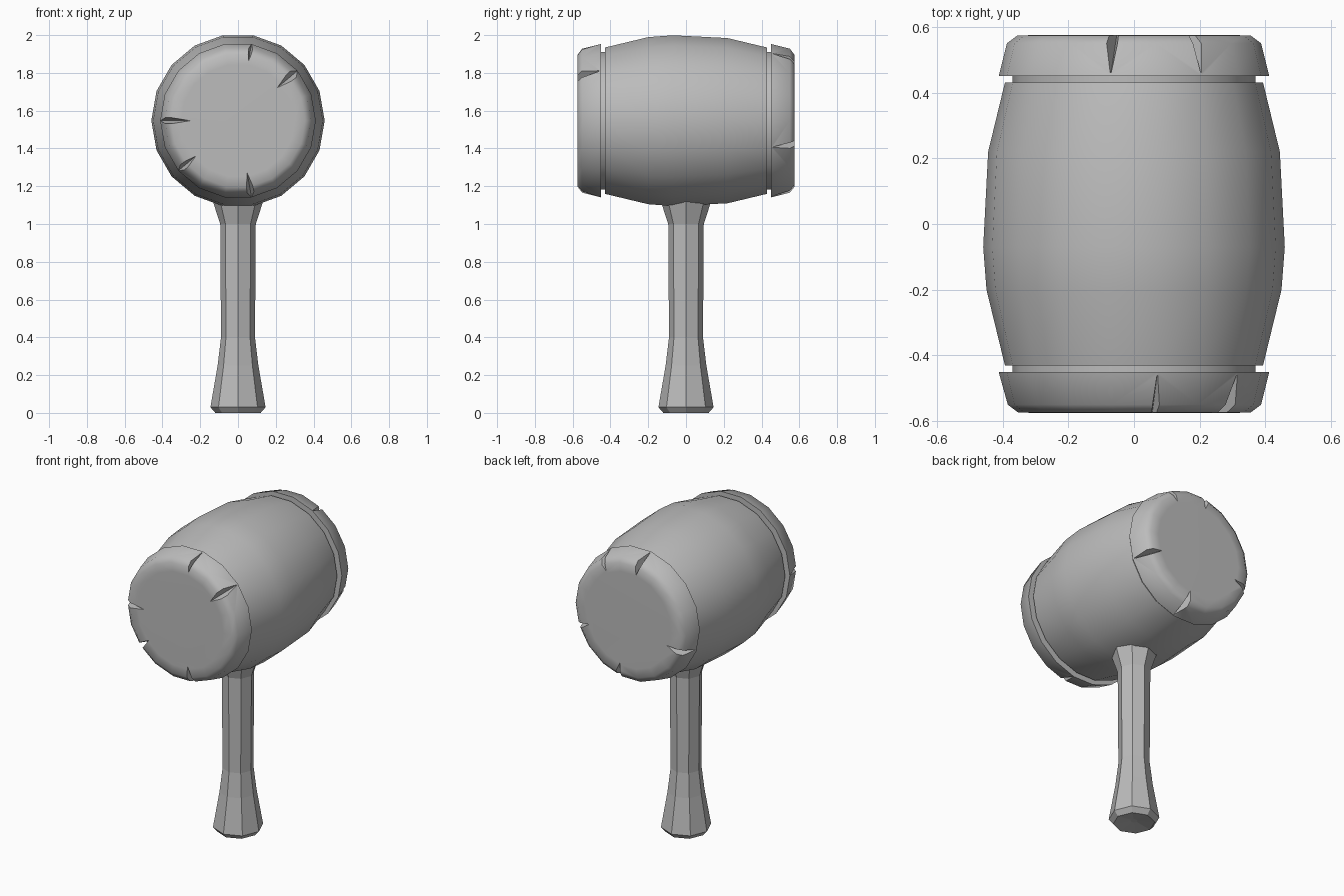
import bpy, bmesh
from math import sin, cos, pi, radians
from mathutils import Vector, Matrix

cube = bpy.data.objects.get("Cube")
if cube:
    bpy.data.objects.remove(cube, do_unlink=True)

grey = bpy.data.materials.new("plain grey")
grey.use_nodes = True
colour = (0.5, 0.5, 0.5, 1)
grey.diffuse_color = colour
grey.node_tree.nodes["Principled BSDF"].inputs["Base Color"].default_value = colour

HEAD_Z = 1.547


def add_object(name, bm):
    bmesh.ops.recalc_face_normals(bm, faces=bm.faces)
    mesh = bpy.data.meshes.new(name)
    bm.to_mesh(mesh)
    bm.free()
    mesh.materials.append(grey)
    ob = bpy.data.objects.new(name, mesh)
    bpy.context.collection.objects.link(ob)
    return ob


def lathe(name, profile, sides, matrix=Matrix()):
    """Closed solid from (radius, height) rings around the local z axis."""
    bm = bmesh.new()
    rings = [[bm.verts.new((r * cos(2 * pi * i / sides), r * sin(2 * pi * i / sides), h))
              for i in range(sides)] for r, h in profile]
    for low, high in zip(rings, rings[1:]):
        for i in range(sides):
            j = (i + 1) % sides
            bm.faces.new((low[i], low[j], high[j], high[i]))
    bm.faces.new(rings[0][::-1])
    bm.faces.new(rings[-1])
    bm.transform(matrix)
    return add_object(name, bm)


def smooth(ob, angle):
    bpy.ops.object.select_all(action="DESELECT")
    ob.select_set(True)
    bpy.context.view_layer.objects.active = ob
    bpy.ops.object.shade_smooth_by_angle(angle=radians(angle))


def notch_cutter(name, side, notches):
    """Wedges that are widest at the cap corner and pointed at both ends."""
    bm = bmesh.new()
    for angle, inner, width in notches:
        a = radians(angle)
        out = Vector((cos(a), 0, sin(a)))
        across = Vector((-sin(a), 0, cos(a))) * width
        centre = Vector((0, 0, HEAD_Z))
        points = [centre + out * inner + Vector((0, side * 0.577, 0)),
                  centre + out * 0.408 + Vector((0, side * 0.455, 0))]
        corner = centre + out * 0.44 + Vector((0, side * 0.62, 0))
        points += [corner + across, corner - across]
        v = [bm.verts.new(p) for p in points]
        for skip in range(4):
            bm.faces.new([v[i] for i in range(4) if i != skip])
    ob = add_object(name, bm)
    ob.hide_render = True
    ob.hide_set(True)
    return ob


# Barrel-shaped head, lying along y
along_y = Matrix.Translation((0, 0, HEAD_Z)) @ Matrix.Rotation(-pi / 2, 4, "X")
barrel = lathe("head_barrel", [(0.393, -0.43), (0.449, -0.2), (0.459, -0.07),
                               (0.444, 0.22), (0.393, 0.43)], 18, along_y)
smooth(barrel, 35)
core = lathe("head_core", [(0.37, -0.47), (0.37, 0.47)], 18, along_y)
smooth(core, 35)

# End caps with chipped rims: (angle, inner radius, half width)
chips = {
    "front": (-1, [(40, 0.27, 0.06), (80, 0.32, 0.035), (180, 0.25, 0.04),
                   (220, 0.29, 0.05), (280, 0.28, 0.05)]),
    "back": (1, [(60, 0.31, 0.045), (100, 0.3, 0.05), (198, 0.28, 0.045),
                 (282, 0.29, 0.05), (340, 0.29, 0.045)]),
}
for end, (side, notches) in chips.items():
    profile = [(0.412, 0.45), (0.387, 0.55), (0.355, 0.574), (0.3, 0.575)]
    cap = lathe(end + "_cap", [(r, side * y) for r, y in profile], 18, along_y)
    cutter = notch_cutter(end + "_chip_cutter", side, notches)
    cut = cap.modifiers.new("chips", "BOOLEAN")
    cut.object = cutter
    cut.solver = "EXACT"
    # Bake the cut so that smoothing sees the chip edges
    bpy.context.view_layer.update()
    baked = bpy.data.meshes.new_from_object(
        cap.evaluated_get(bpy.context.evaluated_depsgraph_get()))
    cap.modifiers.clear()
    cap.data = baked
    bpy.data.objects.remove(cutter, do_unlink=True)
    smooth(cap, 44)

# Eight-sided handle, flared at both ends
lathe("handle", [(0.02, 0.015), (0.12, 0.0), (0.146, 0.03), (0.108, 0.25), (0.09, 0.4),
                 (0.094, 1.0), (0.13, 1.11), (0.13, 1.25)], 8)
